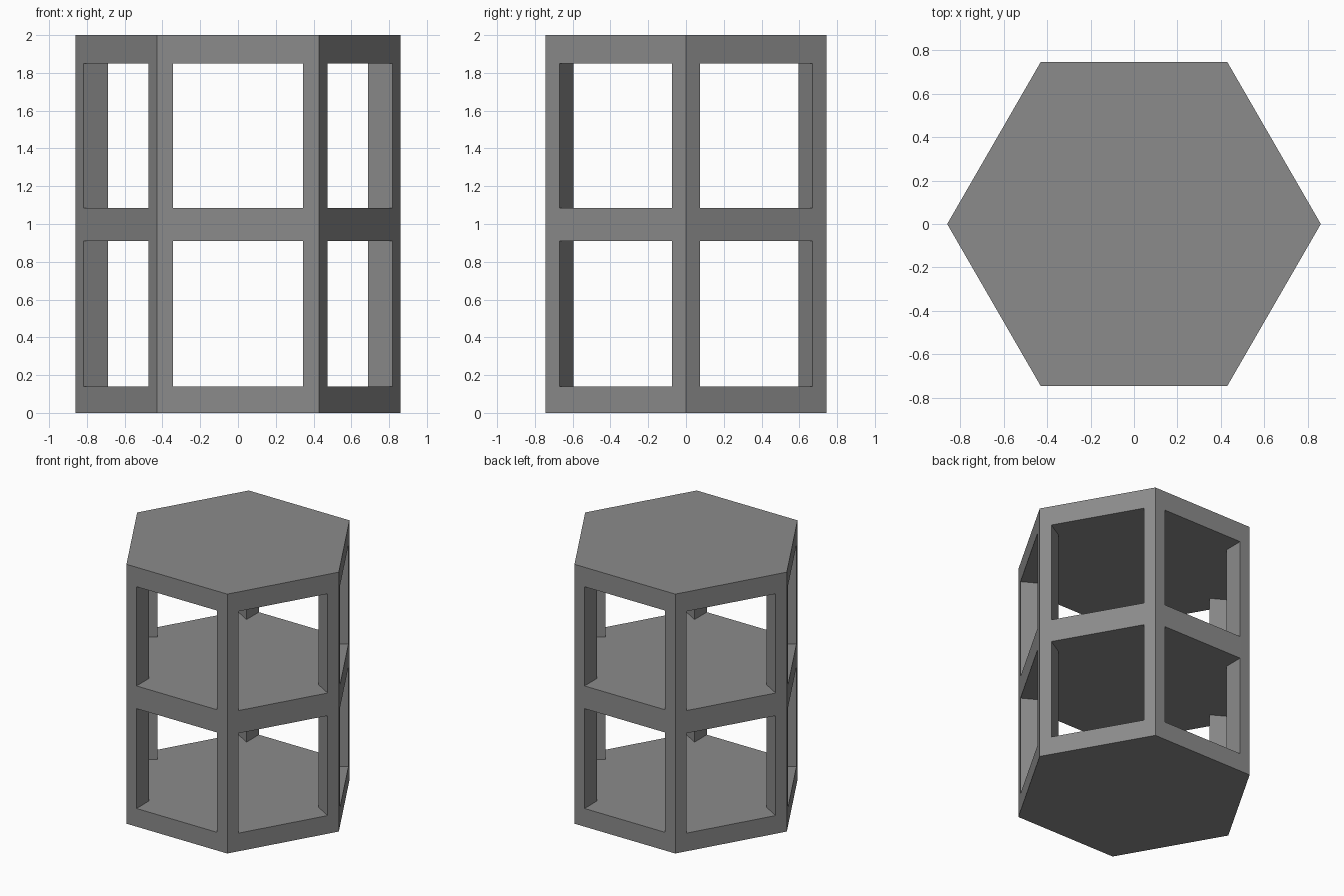
import bpy, bmesh
from math import cos, sin, radians
from mathutils import Vector

if "Cube" in bpy.data.objects:
    bpy.data.objects.remove(bpy.data.objects["Cube"])

R = 0.86          # corner radius of the hexagon
R_IN = 0.8 * R    # inner tip of each corner post


def polar(r, deg):
    return Vector((r * cos(radians(deg)), r * sin(radians(deg))))


def prism(name, outline, z0, z1):
    bm = bmesh.new()
    base = bm.faces.new([bm.verts.new((p.x, p.y, z0)) for p in outline])
    top = bmesh.ops.extrude_face_region(bm, geom=[base])["geom"]
    verts = [g for g in top if isinstance(g, bmesh.types.BMVert)]
    bmesh.ops.translate(bm, verts=verts, vec=(0, 0, z1 - z0))
    bmesh.ops.recalc_face_normals(bm, faces=bm.faces)
    mesh = bpy.data.meshes.new(name)
    bm.to_mesh(mesh)
    bm.free()
    obj = bpy.data.objects.new(name, mesh)
    bpy.context.collection.objects.link(obj)
    return obj


# solid hexagonal body in dark grey
tower = prism("hexagonal_tower", [polar(R, 60 * k) for k in range(6)], 0, 2)
dark_grey = bpy.data.materials.new("dark_grey")
dark_grey.diffuse_color = (0.26, 0.26, 0.26, 1)
dark_grey.use_nodes = True
dark_grey.node_tree.nodes["Principled BSDF"].inputs["Base Color"].default_value = dark_grey.diffuse_color
tower.data.materials.append(dark_grey)

# star-shaped void: opens through all six faces, leaves kite-shaped corner posts
void = []
for k in range(6):
    a, b = polar(R_IN, 60 * k), polar(R_IN, 60 * (k + 1))
    out = polar(0.3, 60 * k + 30)
    void += [a, a + out, b + out]

# hollow out both storeys
bpy.context.view_layer.objects.active = tower
for name, z0, z1 in (("lower_storey_cutter", 0.14, 0.91),
                     ("upper_storey_cutter", 1.085, 1.85)):
    cutter = prism(name, void, z0, z1)
    cutter.data.materials.append(dark_grey)
    cutter.hide_render = True
    mod = tower.modifiers.new(name, 'BOOLEAN')
    mod.operation = 'DIFFERENCE'
    mod.solver = 'EXACT'
    mod.object = cutter
    bpy.ops.object.modifier_apply(modifier=mod.name)
    bpy.data.objects.remove(cutter)
